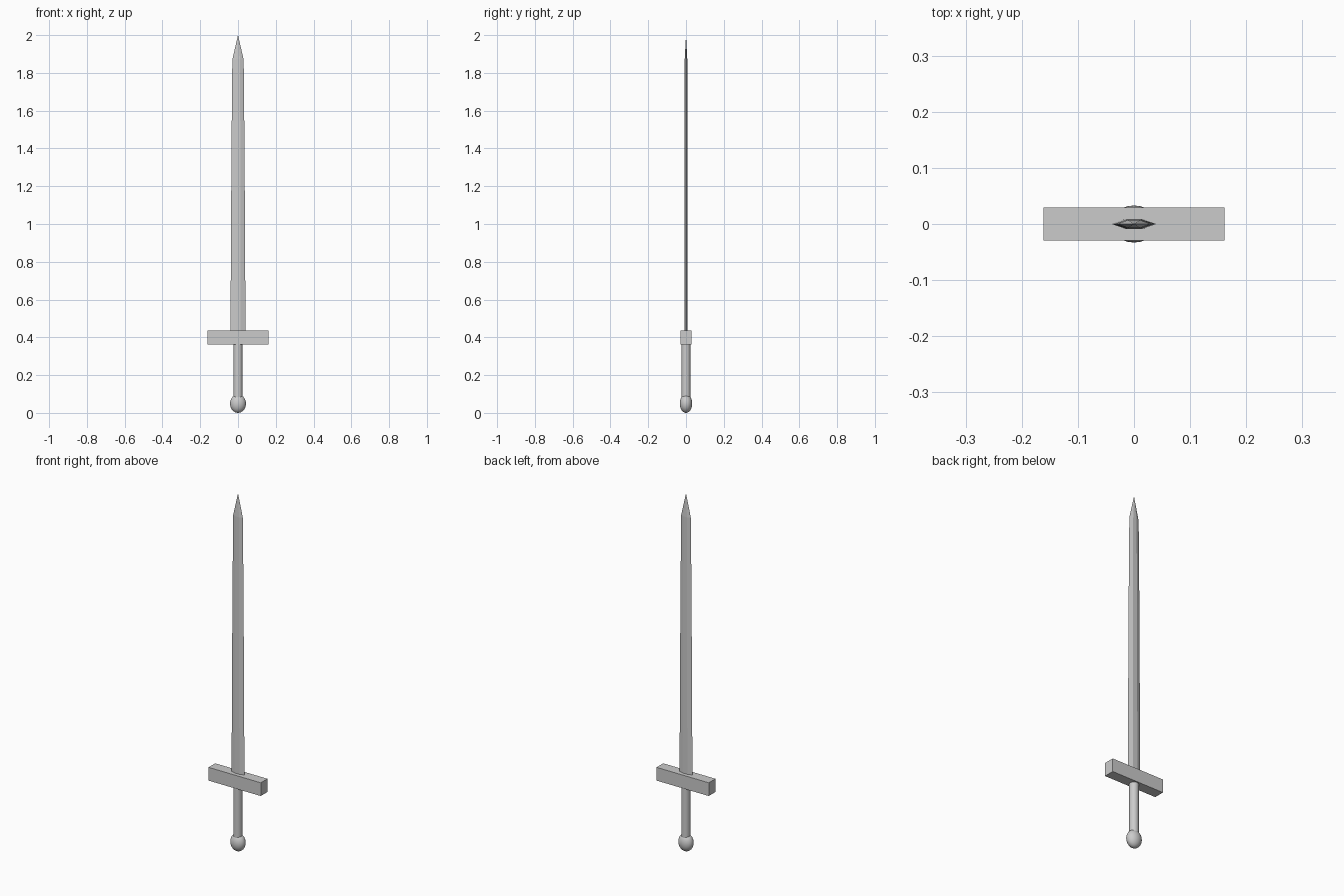
import bpy, bmesh
from mathutils import Matrix

if "Cube" in bpy.data.objects:
    bpy.data.objects.remove(bpy.data.objects["Cube"])


def make_object(name, bm, smooth=False):
    bmesh.ops.recalc_face_normals(bm, faces=bm.faces[:])
    for f in bm.faces:
        f.smooth = smooth
    mesh = bpy.data.meshes.new(name)
    bm.to_mesh(mesh)
    bm.free()
    obj = bpy.data.objects.new(name, mesh)
    bpy.context.collection.objects.link(obj)
    return obj


# Blade: flattened hexagonal section lofted upward to a point
bm = bmesh.new()
section = [(1, 0), (0.36, 1), (-0.36, 1), (-1, 0), (-0.36, -1), (0.36, -1)]
stations = [(0.41, 0.040, 0.009), (1.40, 0.0345, 0.008), (1.87, 0.030, 0.007)]
rings = [[bm.verts.new((x * w, y * t, z)) for x, y in section] for z, w, t in stations]
tip = bm.verts.new((0, 0, 2.0))
n = len(section)
for i in range(n):
    j = (i + 1) % n
    for lower, upper in zip(rings, rings[1:]):
        bm.faces.new((lower[i], lower[j], upper[j], upper[i]))
    bm.faces.new((rings[-1][i], rings[-1][j], tip))
bm.faces.new(rings[0])
make_object("blade", bm)

# Crossguard: plain rectangular bar
bm = bmesh.new()
bmesh.ops.create_cube(bm, size=1, matrix=Matrix.Translation((0, 0, 0.398)) @ Matrix.Diagonal((0.323, 0.059, 0.074, 1)))
make_object("crossguard", bm)

# Grip: round handle
bm = bmesh.new()
bmesh.ops.create_cone(bm, cap_ends=True, segments=16, radius1=0.024, radius2=0.024, depth=0.30,
                      matrix=Matrix.Translation((0, 0, 0.22)))
grip = make_object("grip", bm, smooth=True)
grip.data.set_sharp_from_angle(angle=0.6)

# Pommel: egg-shaped ball, narrower front to back
bm = bmesh.new()
bmesh.ops.create_uvsphere(bm, u_segments=24, v_segments=16, radius=1,
                          matrix=Matrix.Translation((0, 0, 0.049)) @ Matrix.Diagonal((0.042, 0.033, 0.049, 1)))
make_object("pommel", bm, smooth=True)
